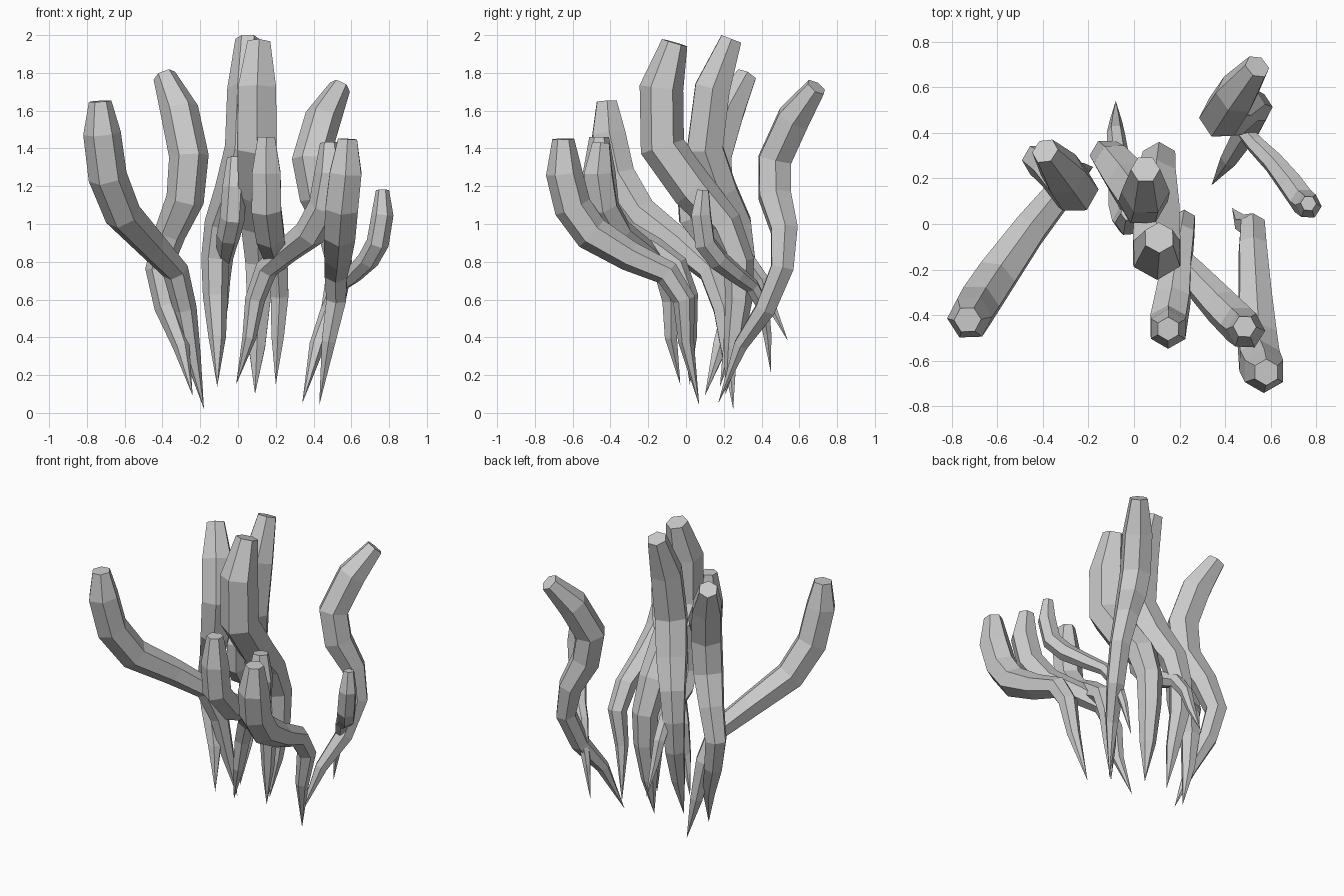
import bpy
import bmesh
import math
from mathutils import Vector

default_cube = bpy.data.objects.get("Cube")
if default_cube:
    bpy.data.objects.remove(default_cube, do_unlink=True)

# Single plain grey
grey = bpy.data.materials.new("plain grey")
grey.use_nodes = True
grey_colour = (0.6, 0.6, 0.6, 1)
grey.diffuse_color = grey_colour
grey.node_tree.nodes["Principled BSDF"].inputs["Base Color"].default_value = grey_colour

SIDES = 6
HALF_STEP = math.pi / SIDES
# Share of the full radius at each ring, from pointed root to blunt end
TAPER = (0, .42, .6, .68, .8, .96, 1, .97, .58)


def tentacle(name, radius, path, roll=0):
    """Six-sided tube swept along a path: pointed root, swollen upper half, flat end."""
    points = [Vector(p) for p in path]
    bm = bmesh.new()
    root = bm.verts.new(points[0])
    previous_ring = None
    tangent = Vector((0, 0, 1))
    side = Vector((1, 0, 0))
    for i in range(1, len(points)):
        # Carry the ring frame along the path without twisting
        before = (points[i] - points[i - 1]).normalized()
        after = (points[min(i + 1, len(points) - 1)] - points[i]).normalized()
        new_tangent = (before + after).normalized()
        side = tangent.rotation_difference(new_tangent) @ side
        tangent = new_tangent
        other = tangent.cross(side)
        ring = []
        for k in range(SIDES):
            angle = math.tau * k / SIDES + roll
            offset = side * math.cos(angle) + other * math.sin(angle)
            ring.append(bm.verts.new(points[i] + offset * radius * TAPER[i]))
        for k in range(SIDES):
            n = (k + 1) % SIDES
            if previous_ring is None:
                bm.faces.new((root, ring[n], ring[k]))
            else:
                bm.faces.new((previous_ring[k], previous_ring[n], ring[n], ring[k]))
        previous_ring = ring
    bm.faces.new(previous_ring)
    bmesh.ops.recalc_face_normals(bm, faces=bm.faces)
    mesh = bpy.data.meshes.new(name)
    bm.to_mesh(mesh)
    bm.free()
    mesh.materials.append(grey)
    obj = bpy.data.objects.new(name, mesh)
    bpy.context.collection.objects.link(obj)
    return obj


# Two tallest tentacles in the middle
tentacle("tall_back_tentacle", .11, [
    (-.11, .18, .14), (-.11, .24, .4), (-.12, .29, .62), (-.12, .3, .82), (-.09, .27, 1),
    (-.02, .18, 1.17), (.04, .1, 1.4), (.05, .14, 1.72), (.05, .24, 1.98)])
tentacle("tall_front_tentacle", .12, [
    (.09, .21, .1), (.1, .25, .35), (.11, .28, .6), (.11, .28, .8), (.1, .2, 1),
    (.1, .04, 1.18), (.1, -.125, 1.41), (.1, -.13, 1.72), (.11, -.06, 1.96)], HALF_STEP)

# Right side tentacles
tentacle("right_front_tentacle", .103, [
    (-.18, .25, .02), (-.24, .23, .3), (-.28, .2, .55), (-.33, .13, .75), (-.46, -.03, .89),
    (-.61, -.24, 1.05), (-.69, -.36, 1.25), (-.72, -.41, 1.48), (-.73, -.42, 1.65)])
tentacle("right_back_tentacle", .105, [
    (-.24, .1, .09), (-.3, .18, .35), (-.38, .25, .56), (-.42, .28, .76), (-.36, .24, .95),
    (-.28, .16, 1.13), (-.26, .15, 1.36), (-.31, .22, 1.6), (-.39, .32, 1.785)])

# Forward-reaching tentacles
tentacle("front_inner_tentacle", .09, [
    (.2, .02, .15), (.21, .02, .4), (.22, .01, .62), (.21, -.05, .78), (.19, -.17, .86),
    (.17, -.33, .94), (.15, -.44, 1.08), (.15, -.46, 1.27), (.15, -.46, 1.46)], HALF_STEP)
tentacle("front_middle_tentacle", .088, [
    (-.01, -.03, .15), (.06, -.08, .4), (.09, -.08, .6), (.15, -.12, .76), (.25, -.22, .85),
    (.38, -.36, .95), (.46, -.44, 1.09), (.49, -.465, 1.27), (.485, -.45, 1.43)])
tentacle("front_outer_tentacle", .1, [
    (.43, .07, .04), (.48, 0, .38), (.52, -.01, .6), (.52, -.1, .74), (.53, -.3, .83),
    (.54, -.5, .95), (.55, -.6, 1.09), (.57, -.645, 1.27), (.58, -.65, 1.45)], HALF_STEP)

# Left side tentacles
tentacle("left_back_tentacle", .1, [
    (.34, .17, .05), (.42, .29, .36), (.5, .42, .55), (.54, .51, .77), (.5, .52, .97),
    (.42, .47, 1.15), (.385, .47, 1.34), (.45, .57, 1.56), (.54, .69, 1.725)])
tentacle("left_short_tentacle", .06, [
    (.4, .45, .21), (.44, .43, .42), (.48, .41, .56), (.53, .35, .67), (.61, .27, .73),
    (.69, .17, .81), (.74, .1, .9), (.765, .08, 1.05), (.765, .09, 1.18)])

# Short tentacle hidden between the tall ones
tentacle("middle_short_tentacle", .066, [
    (-.08, .54, .38), (-.08, .45, .57), (-.08, .4, .71), (-.07, .32, .82), (-.06, .2, .88),
    (-.05, .09, .94), (-.03, .02, 1.03), (-.02, .01, 1.19), (-.02, .05, 1.35)])
